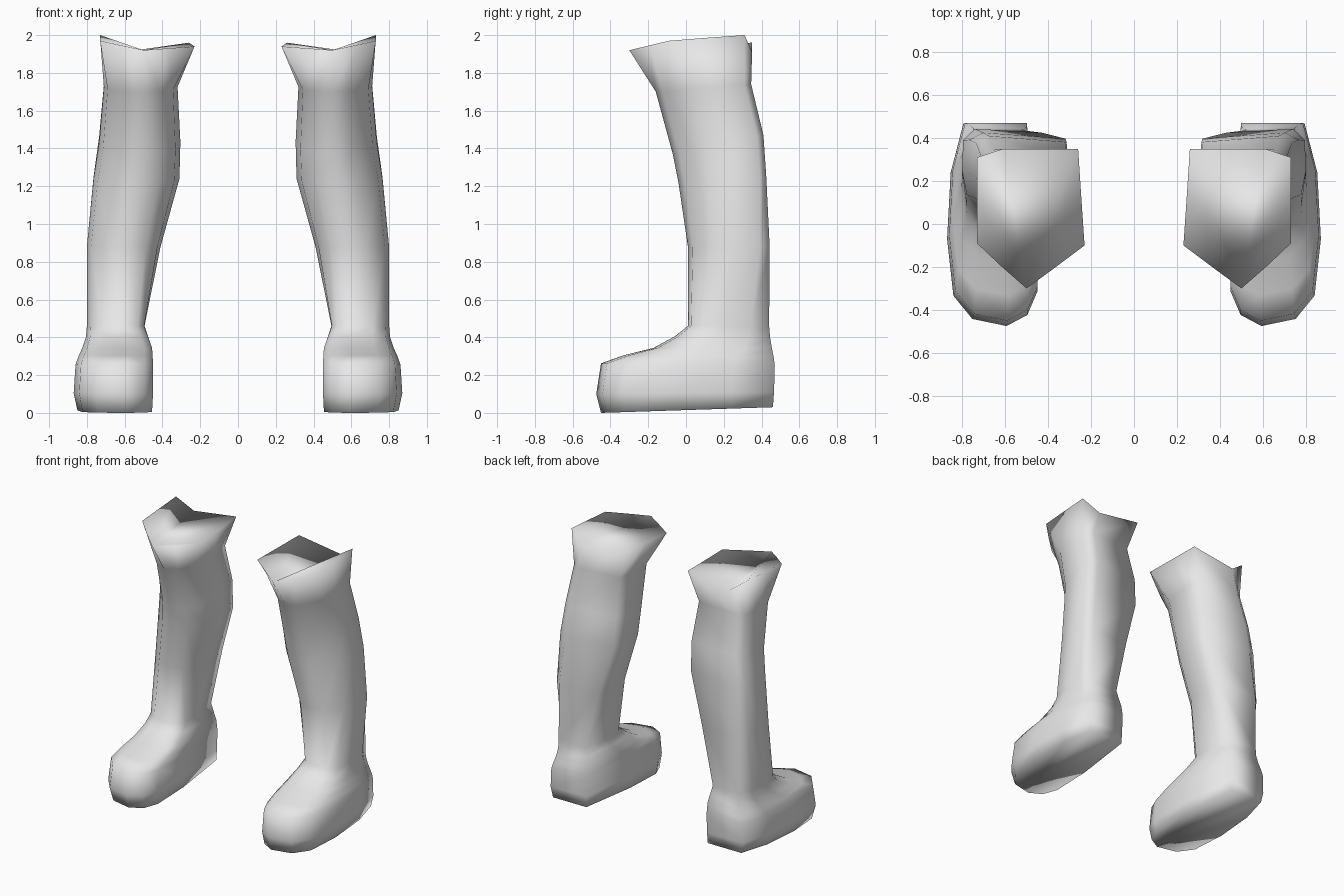
import bpy, bmesh

cube = bpy.data.objects.get("Cube")
if cube:
    bpy.data.objects.remove(cube)

mat = bpy.data.materials.new("light_grey")
mat.use_nodes = True
GREY = (0.8, 0.8, 0.8, 1)
mat.diffuse_color = GREY
mat.node_tree.nodes["Principled BSDF"].inputs["Base Color"].default_value = GREY

# Unit cross-sections (u: inner to outer, v: front to back)
SHIN = [(.02, .94), (.86, 1), (1, .93), (1, .6), (.95, .35),
        (.68, .07), (.47, 0), (.24, .08), (.06, .27), (0, .65)]
FOOT = [(.12, 1), (.82, 1), (.96, .76), (1, .43), (.93, .15),
        (.72, .035), (.34, 0), (.11, .055), (0, .17), (0, .5)]

# Flared rim of the shaft, with a notch at the back
RIM = [(.26, .35, 1.96), (.61, .35, 1.91), (.73, .31, 2.0), (.73, .1, 1.985),
       (.73, -.09, 1.97), (.62, -.195, 1.945), (.50, -.30, 1.92),
       (.37, -.205, 1.93), (.23, -.10, 1.94), (.245, .12, 1.95)]

# Rings from shaft to sole: z back, z front, x0, x1, y0, y1, foot blend
RINGS = [
    (1.74, 1.70, .32, .71, -.16, .345, 0),
    (1.47, 1.37, .305, .735, -.07, .41, 0),
    (1.25, 1.22, .31, .765, -.04, .425, 0),
    (.88, .88, .41, .80, .01, .443, .3),
    (.46, .46, .495, .80, .01, .44, .9),
    (.40, .405, .475, .805, -.06, .445, .9),
    (.34, .345, .455, .825, -.17, .455, 1),
    (.29, .305, .452, .845, -.33, .465, 1),
    (.25, .262, .45, .86, -.45, .47, 1),
    (.11, .10, .45, .87, -.475, .466, 1),
    (.03, 0, .455, .85, -.45, .46, 1),
]


def ring_points(zb, zf, x0, x1, y0, y1, k):
    for (a, b), (c, d) in zip(SHIN, FOOT):
        u, v = a + (c - a) * k, b + (d - b) * k
        yield (x0 + (x1 - x0) * u, y0 + (y1 - y0) * v, zf + (zb - zf) * v)


def make_boot(name, side):
    bm = bmesh.new()
    loops = [RIM] + [list(ring_points(*r)) for r in RINGS]
    loops = [[bm.verts.new((x * side, y, z)) for x, y, z in pts] for pts in loops]
    n = len(RIM)
    # Walls
    for top, low in zip(loops, loops[1:]):
        for i in range(n):
            j = (i + 1) % n
            bm.faces.new((top[i], top[j], low[j], low[i]))
    # Top cap and sole, each fanned from its front point
    for loop in (loops[0], loops[-1]):
        fan = loop[6:] + loop[:6]
        for a, b in zip(fan[1:], fan[2:]):
            bm.faces.new((fan[0], a, b))
    bmesh.ops.recalc_face_normals(bm, faces=bm.faces)
    for f in bm.faces:
        f.smooth = True
    me = bpy.data.meshes.new(name)
    bm.to_mesh(me)
    bm.free()
    me.materials.append(mat)
    bpy.context.collection.objects.link(bpy.data.objects.new(name, me))


make_boot("left_boot", 1)
make_boot("right_boot", -1)
